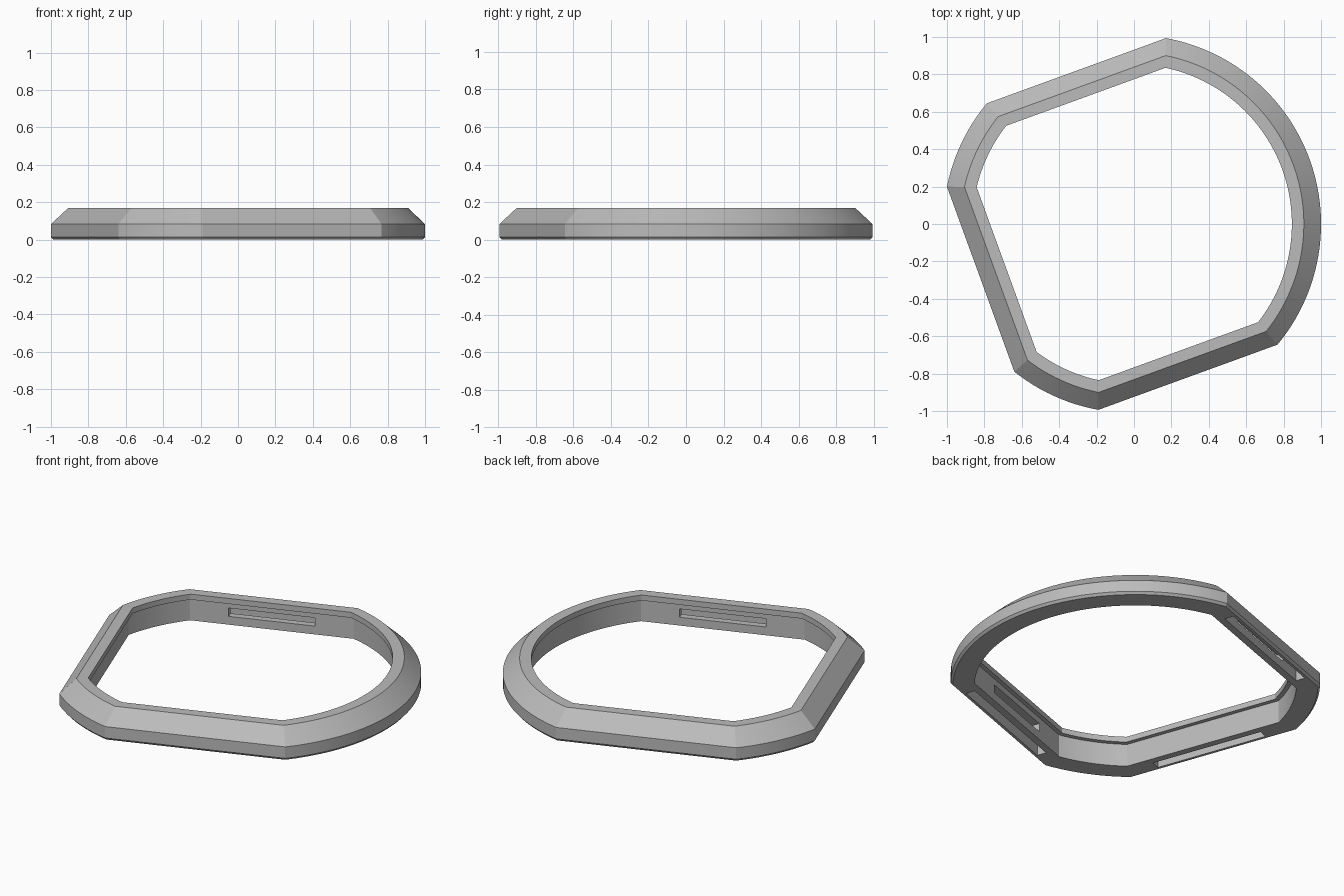
import bpy, bmesh, math
from mathutils import Matrix, Vector

cube = bpy.data.objects.get("Cube")
if cube:
    bpy.data.objects.remove(cube)

RADIUS = 1.01
CENTRE = Vector((-0.01, 0.0, 0.0))
# Flat sides: direction in degrees, distance from centre, pocket length, inner slot
FLATS = [(110, 0.872, 0.78, True), (200, 0.862, 0.68, False), (290, 0.872, 0.78, True)]
ARC_STEPS = [12, 12, 64]

grey = bpy.data.materials.new("plain grey")
grey.use_nodes = True
grey.diffuse_color = (0.5, 0.5, 0.5, 1)
grey.node_tree.nodes["Principled BSDF"].inputs["Base Color"].default_value = (0.5, 0.5, 0.5, 1)


def outline(inset, z):
    """Circle with three flat sides, moved inwards by the inset."""
    r = RADIUS - inset
    spans = []
    for angle, dist, _, _ in FLATS:
        half = math.acos((dist - inset * 0.95) / r)
        spans.append((math.radians(angle) - half, math.radians(angle) + half))
    points = []
    for i, steps in enumerate(ARC_STEPS):
        start = spans[i][1]
        end = spans[(i + 1) % 3][0] + (2 * math.pi if i == 2 else 0)
        for s in range(steps + 1):
            a = start + (end - start) * s / steps
            points.append(CENTRE + Vector((r * math.cos(a), r * math.sin(a), z)))
    return points


# Ring body: cross-section of (inset, height), swept round the outline
SECTION = [(0.012, 0), (0, 0.014), (0, 0.083), (0.092, 0.17),
           (0.156, 0.17), (0.156, 0.137), (0.13, 0.137), (0.13, 0)]
bm = bmesh.new()
loops = [[bm.verts.new(p) for p in outline(i, z)] for i, z in SECTION]
count = len(loops[0])
for a, b in zip(loops, loops[1:] + loops[:1]):
    for k in range(count):
        n = (k + 1) % count
        bm.faces.new((a[k], a[n], b[n], b[k]))
bmesh.ops.recalc_face_normals(bm, faces=bm.faces)
mesh = bpy.data.meshes.new("ring_body")
bm.to_mesh(mesh)
bm.free()
ring = bpy.data.objects.new("ring_body", mesh)
bpy.context.collection.objects.link(ring)
mesh.materials.append(grey)


def cut_box(name, angle, dist, length, depth, z0, z1):
    """Cut a box from the ring, square to a flat side."""
    box = bmesh.new()
    bmesh.ops.create_cube(box, size=1)
    place = (Matrix.Translation(CENTRE) @ Matrix.Rotation(math.radians(angle), 4, "Z")
             @ Matrix.Translation((dist, 0, (z0 + z1) / 2))
             @ Matrix.Diagonal((depth, length, z1 - z0, 1)))
    bmesh.ops.transform(box, matrix=place, verts=box.verts)
    data = bpy.data.meshes.new(name)
    box.to_mesh(data)
    box.free()
    data.materials.append(grey)
    cutter = bpy.data.objects.new(name, data)
    bpy.context.collection.objects.link(cutter)
    cutter.hide_render = True
    mod = ring.modifiers.new(name, "BOOLEAN")
    mod.operation = "DIFFERENCE"
    mod.solver = "EXACT"
    mod.object = cutter
    bpy.ops.object.modifier_apply(modifier=mod.name)
    bpy.data.objects.remove(cutter)


bpy.ops.object.select_all(action="DESELECT")
ring.select_set(True)
bpy.context.view_layer.objects.active = ring

# Pockets in the underside, and slots through the inner wall
for angle, dist, length, slot in FLATS:
    cut_box("bottom_pocket", angle, dist - 0.055, length, 0.055, -0.05, 0.095)
    if slot:
        cut_box("inner_slot", angle, dist - 0.11, 0.49, 0.09, 0.05, 0.1)

bpy.ops.object.shade_smooth_by_angle(angle=math.radians(20))
